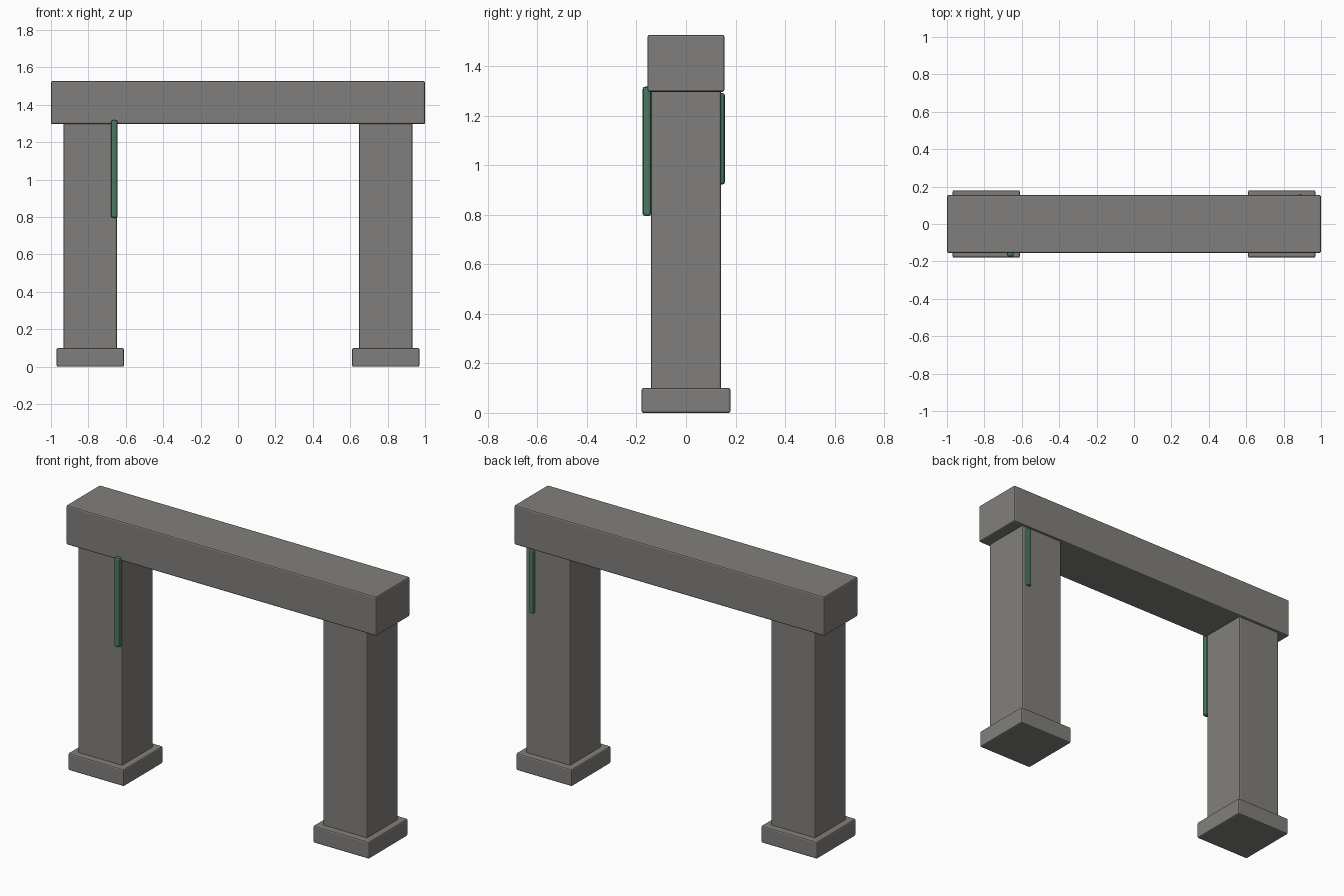
import bpy

if "Cube" in bpy.data.objects:
    bpy.data.objects.remove(bpy.data.objects["Cube"])


def material(name, rgb):
    m = bpy.data.materials.new(name)
    m.diffuse_color = (*rgb, 1.0)
    m.use_nodes = True
    m.node_tree.nodes["Principled BSDF"].inputs["Base Color"].default_value = m.diffuse_color
    return m


stone = material("grey stone", (0.22, 0.213, 0.2))
vine = material("vine green", (0.07, 0.19, 0.13))


def block(name, lo, hi, mat, bevel, segments=2):
    """Box between two corners with softened edges."""
    bpy.ops.mesh.primitive_cube_add(
        size=1, location=[(a + b) / 2 for a, b in zip(lo, hi)])
    ob = bpy.context.object
    ob.name = name
    ob.scale = [b - a for a, b in zip(lo, hi)]
    bpy.ops.object.transform_apply(location=False, rotation=False, scale=True)
    ob.data.materials.append(mat)
    mod = ob.modifiers.new("soft edges", 'BEVEL')
    mod.width = bevel
    mod.segments = segments
    return ob


# Two pillars, each on a plinth
for side, x in (("left", -0.79), ("right", 0.79)):
    block(side + "_plinth", (x - 0.18, -0.18, 0.0), (x + 0.18, 0.18, 0.10), stone, 0.008)
    block(side + "_pillar", (x - 0.142, -0.142, 0.09), (x + 0.142, 0.142, 1.31), stone, 0.008)

# Lintel across the top
block("lintel", (-1.0, -0.155, 1.297), (1.0, 0.155, 1.527), stone, 0.008)

# Hanging vines: front of left pillar, back of right pillar
block("front_vine", (-0.678, -0.175, 0.795), (-0.644, -0.141, 1.318), vine, 0.01)
block("back_vine", (0.875, 0.127, 0.923), (0.905, 0.157, 1.292), vine, 0.009)
